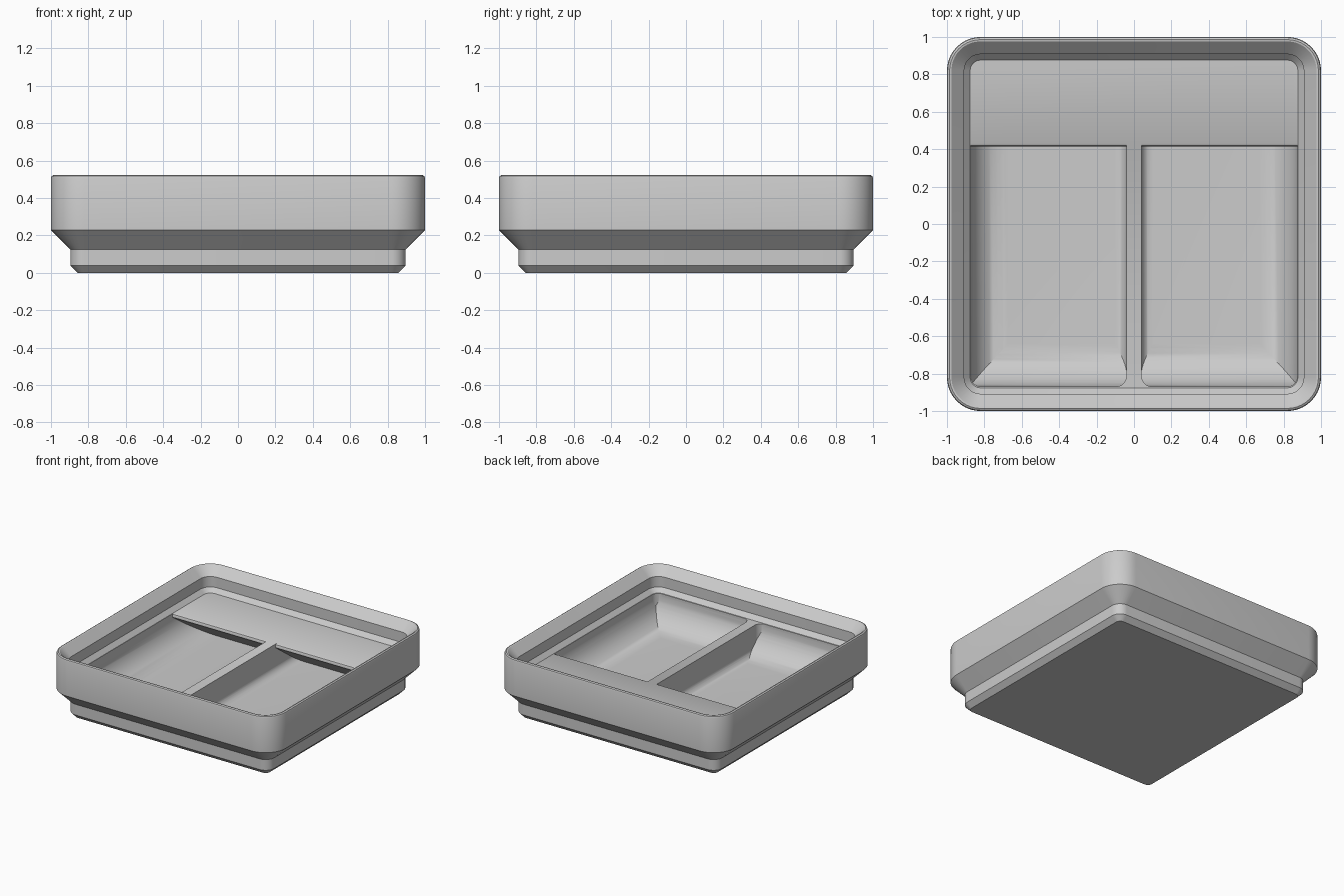
import bpy, bmesh, math

if "Cube" in bpy.data.objects:
    bpy.data.objects.remove(bpy.data.objects["Cube"])

grey = bpy.data.materials.new("light_grey")
grey.diffuse_color = (0.6, 0.6, 0.6, 1)
grey.use_nodes = True
grey.node_tree.nodes["Principled BSDF"].inputs["Base Color"].default_value = grey.diffuse_color


def make(name, bm):
    bmesh.ops.recalc_face_normals(bm, faces=bm.faces)
    me = bpy.data.meshes.new(name)
    bm.to_mesh(me)
    bm.free()
    me.materials.append(grey)
    ob = bpy.data.objects.new(name, me)
    bpy.context.collection.objects.link(ob)
    return ob


def arc(cx, cy, r, a0, a1, n):
    return [(cx + r * math.cos(math.radians(a0 + (a1 - a0) * i / n)),
             cy + r * math.sin(math.radians(a0 + (a1 - a0) * i / n))) for i in range(n + 1)]


def rounded_rect(x0, x1, y0, y1, r, n=10):
    return (arc(x1 - r, y1 - r, r, 0, 90, n) + arc(x0 + r, y1 - r, r, 90, 180, n)
            + arc(x0 + r, y0 + r, r, 180, 270, n) + arc(x1 - r, y0 + r, r, 270, 360, n))


def loft(name, rings):
    """Skin closed rings of 3D points and cap both ends."""
    bm = bmesh.new()
    loops = [[bm.verts.new(p) for p in ring] for ring in rings]
    for a, b in zip(loops, loops[1:]):
        for i in range(len(a)):
            j = (i + 1) % len(a)
            bm.faces.new((a[i], a[j], b[j], b[i]))
    bm.faces.new(loops[0][::-1])
    bm.faces.new(loops[-1])
    return make(name, bm)


def boolean(ob, other, op):
    m = ob.modifiers.new("cut", 'BOOLEAN')
    m.operation, m.object, m.solver = op, other, 'EXACT'
    bpy.context.view_layer.objects.active = ob
    bpy.ops.object.modifier_apply(modifier=m.name)
    bpy.data.objects.remove(other)


# tray body: stepped foot, outer wall, rounded rim and stacking lip (half width, height)
profile = [(0.858, 0), (0.896, 0.039), (0.896, 0.125), (1, 0.229), (1, 0.506),
           (0.996, 0.517), (0.986, 0.523), (0.976, 0.521), (0.908, 0.455),
           (0.908, 0.371), (0.876, 0.337)]
tray = loft("divided_tray", [
    [(x, y, z) for x, y in rounded_rect(-h, h, -h, h, h - 0.82)] for h, z in profile])

# compartments: floor fillets, front scoop and overhanging rear shelf
FLOOR, TOP = 0.107, 0.36
across = ([(0.04, TOP)] + arc(0.10, FLOOR + 0.06, 0.06, 180, 270, 8)
          + arc(0.674, FLOOR + 0.2, 0.2, 270, 360, 12) + [(0.874, TOP)])
along = ([(-0.87, TOP)] + arc(-0.64, FLOOR + 0.23, 0.23, 180, 270, 14)
         + [(0.693, FLOOR), (0.415, 0.309), (0.415, 0.32), (0.42, 0.331),
            (0.431, 0.337), (0.431, TOP)])
for side in (-1, 1):
    cutter = loft("compartment_cutter", [[(side * x, y, z) for x, z in across] for y in (-0.95, 0.95)])
    length = loft("length_cutter", [[(x, y, z) for y, z in along] for x in (-1, 1)])
    plan = loft("plan_cutter", [
        [(side * x, y, z) for x, y in rounded_rect(0.041, 0.873, -0.869, 0.9, 0.055)]
        for z in (0, 0.5)])
    boolean(cutter, length, 'INTERSECT')
    boolean(cutter, plan, 'INTERSECT')
    boolean(tray, cutter, 'DIFFERENCE')

bpy.ops.object.select_all(action='DESELECT')
tray.select_set(True)
bpy.context.view_layer.objects.active = tray
bpy.ops.object.shade_smooth_by_angle(angle=math.radians(30))
